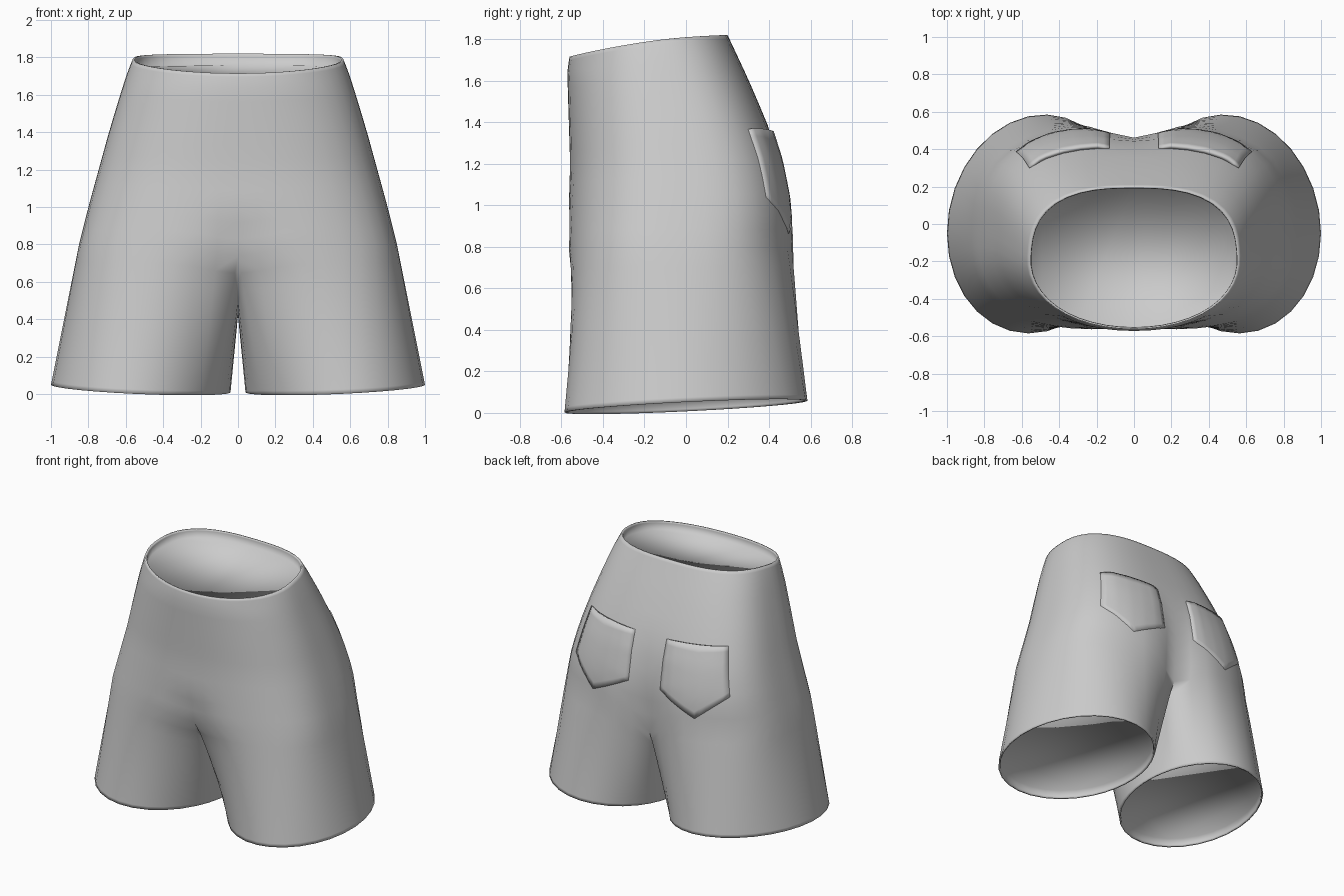
import bpy, bmesh
from math import sin, cos, pi, radians, exp
from mathutils import Vector
from mathutils.bvhtree import BVHTree

cube = bpy.data.objects.get("Cube")
if cube:
    bpy.data.objects.remove(cube)

grey = bpy.data.materials.new("grey cloth")
grey.use_nodes = True
COLOUR = (0.6, 0.6, 0.6, 1)
grey.diffuse_color = COLOUR
grey.node_tree.nodes["Principled BSDF"].inputs["Base Color"].default_value = COLOUR

OUTER, INNER = 24, 8          # columns around one side, columns along the crotch seam
TORSO_ROWS, LEG_ROWS = 12, 8
HEM_SPAN = radians(145)

# Outline tables: (height, value)
SIDE = [(0.8, 0.85), (1.0, 0.8), (1.2, 0.745), (1.4, 0.69), (1.6, 0.63), (1.74, 0.585), (1.82, 0.55)]
BACK = [(0.8, 0.53), (1.0, 0.515), (1.2, 0.465), (1.4, 0.388), (1.6, 0.303), (1.82, 0.2)]
FRONT = [(0.8, -0.57), (1.2, -0.558), (1.65, -0.572), (1.72, -0.56)]


def sample(table, z):
    """Linear lookup in a table of heights."""
    if z <= table[0][0]:
        return table[0][1]
    for (z0, v0), (z1, v1) in zip(table, table[1:]):
        if z <= z1:
            return v0 + (v1 - v0) * (z - z0) / (z1 - z0)
    return table[-1][1]


def clamp(v, top=1.0):
    return max(0.0, min(top, v))


def torso_point(a, s):
    """Angle a runs front to back, s runs waist (0) to crotch (1)."""
    c, d = max(0.0, cos(a)), sin(a)
    waist_z = 1.79 + 0.0525 * d - 0.0225 * d * d
    z = waist_z + (0.8 - waist_z) * s
    # The rows sag towards the crotch at the centre line
    z -= (0.16 if d > 0 else 0.06) * s ** 3 * exp(-(c / 0.25) ** 2)
    front, back = sample(FRONT, z), sample(BACK, z)
    mid = (front + back) / 2
    e = 2.7 + 1.6 * s - 1.4 * s * s if d > 0 else 2.1 + 0.6 * s
    r = (c ** e + abs(d) ** e) ** (-1 / e)
    x = sample(SIDE, z) * r * c
    y = mid + (back - front) / 2 * r * d - 0.035 * s * c * c
    near = exp(-(x / 0.14) ** 2)
    if d > 0:
        y -= 0.06 * near * clamp((1.35 - z) / 0.4, 1.6)
    else:
        y += 0.05 * near * clamp((0.98 - z) / 0.2)
    return Vector((0 if c < 1e-6 else x, y, z))


def hem_point(a):
    """Leg opening, turned slightly so the outer side sits further forward."""
    x, y = 0.52 + 0.48 * cos(a), 0.583 * sin(a) - 0.05 * cos(a)
    return Vector((x, y, 0.03 + 0.02 * cos(a) + 0.03 * sin(a)))


def skin(bm, upper, lower, closed):
    n = len(upper)
    for i in range(n if closed else n - 1):
        j = (i + 1) % n
        bm.faces.new((upper[i], lower[i], lower[j], upper[j]))


def cap(bm, ring, centre, depth, closed):
    """Thin lip, turned-in wall and a recessed closing surface."""
    outer = ring
    for inset, shift in ((0.02, 0.0), (0.025, depth * 0.2), (0.03, depth)):
        inner = []
        for v in ring:
            p = v.co.lerp(Vector(centre), inset)
            p.z = v.co.z + shift
            inner.append(bm.verts.new(p))
        skin(bm, outer, inner, closed)
        outer = inner
    bm.faces.new(outer)


def finish(name, bm):
    mesh = bpy.data.meshes.new(name)
    bm.to_mesh(mesh)
    bm.free()
    mesh.materials.append(grey)
    mesh.shade_smooth()
    obj = bpy.data.objects.new(name, mesh)
    bpy.context.collection.objects.link(obj)
    return obj


def mirror(obj):
    mod = obj.modifiers.new("Mirror", 'MIRROR')
    mod.use_clip = True
    mod.merge_threshold = 0.0005


# Left half of the shorts: torso
bm = bmesh.new()
angles = [-pi / 2 + pi * i / OUTER for i in range(OUTER + 1)]
levels = [0, 0.02] + [k / TORSO_ROWS for k in range(1, TORSO_ROWS + 1)]
rows = [[bm.verts.new(torso_point(a, s)) for a in angles] for s in levels]
for upper, lower in zip(rows, rows[1:]):
    skin(bm, upper, lower, False)
cap(bm, rows[0], (0, -0.18, 1.77), -0.06, False)

# Crotch seam joins the back centre to the front centre under the body
start, end = rows[-1][-1].co, rows[-1][0].co
seam = []
for k in range(1, INNER):
    u = k / INNER
    p = start.lerp(end, u)
    p.z = 0.42 + (p.z - 0.42) * abs(2 * u - 1) ** 2
    seam.append(bm.verts.new(p))
top_ring = rows[-1] + seam

# Leg, blended from the crotch ring to the hem
hem_angles = [a * HEM_SPAN / (pi / 2) for a in angles]
hem_angles += [HEM_SPAN + (2 * pi - 2 * HEM_SPAN) * k / INNER for k in range(1, INNER)]
previous = top_ring
for t in [k / LEG_ROWS for k in range(1, LEG_ROWS)] + [0.97, 1.0]:
    ring = []
    for v, a in zip(top_ring, hem_angles):
        hem = hem_point(a)
        p = v.co.lerp(hem, t)
        # Seam side rounds into the leg sooner than the outside
        p.y = v.co.y + (hem.y - v.co.y) * t ** (0.75 if abs(a) > 2 else 0.95)
        ring.append(bm.verts.new(p))
    skin(bm, previous, ring, True)
    previous = ring
cap(bm, previous, (0.52, 0, 0.03), 0.06, True)
bmesh.ops.recalc_face_normals(bm, faces=bm.faces)
tree = BVHTree.FromBMesh(bm)
mirror(finish("shorts", bm))

# Back pockets: pointed patches that stand proud at the top and sink in lower down
bm = bmesh.new()
COLS, ROWS, TIP = 14, 10, 0.57
grid = []
for r in range(ROWS + 1):
    line = []
    for c in range(COLS + 1):
        u, v = c / COLS, r / ROWS
        x = 0.13 + (0.43 + 0.07 * v) * u
        side = u / TIP if u < TIP else (1 - u) / (1 - TIP)
        bottom = 1.0 + 0.04 * u - 0.16 * side
        top = 1.345 + 0.02 * u
        z = top + (bottom - top) * v
        hit, normal, _, _ = tree.ray_cast(Vector((x, 2, z)), Vector((0, -1, 0)))
        if normal.y < 0:
            normal = -normal
        lift = 0.003 + 0.018 * (1 - v) * clamp(side * 3 + 0.2)
        line.append(bm.verts.new(hit + normal * lift))
    grid.append(line)
for upper, lower in zip(grid, grid[1:]):
    skin(bm, lower, upper, False)
bmesh.ops.recalc_face_normals(bm, faces=bm.faces)
if sum(f.normal.y for f in bm.faces) < 0:
    bmesh.ops.reverse_faces(bm, faces=bm.faces)
pockets = finish("back_pockets", bm)
solid = pockets.modifiers.new("Thickness", 'SOLIDIFY')
solid.thickness = 0.02
solid.offset = -1
mirror(pockets)
for obj in bpy.context.view_layer.objects:
    obj.select_set(obj == pockets)
bpy.context.view_layer.objects.active = pockets
bpy.ops.object.shade_smooth_by_angle(angle=radians(40))
